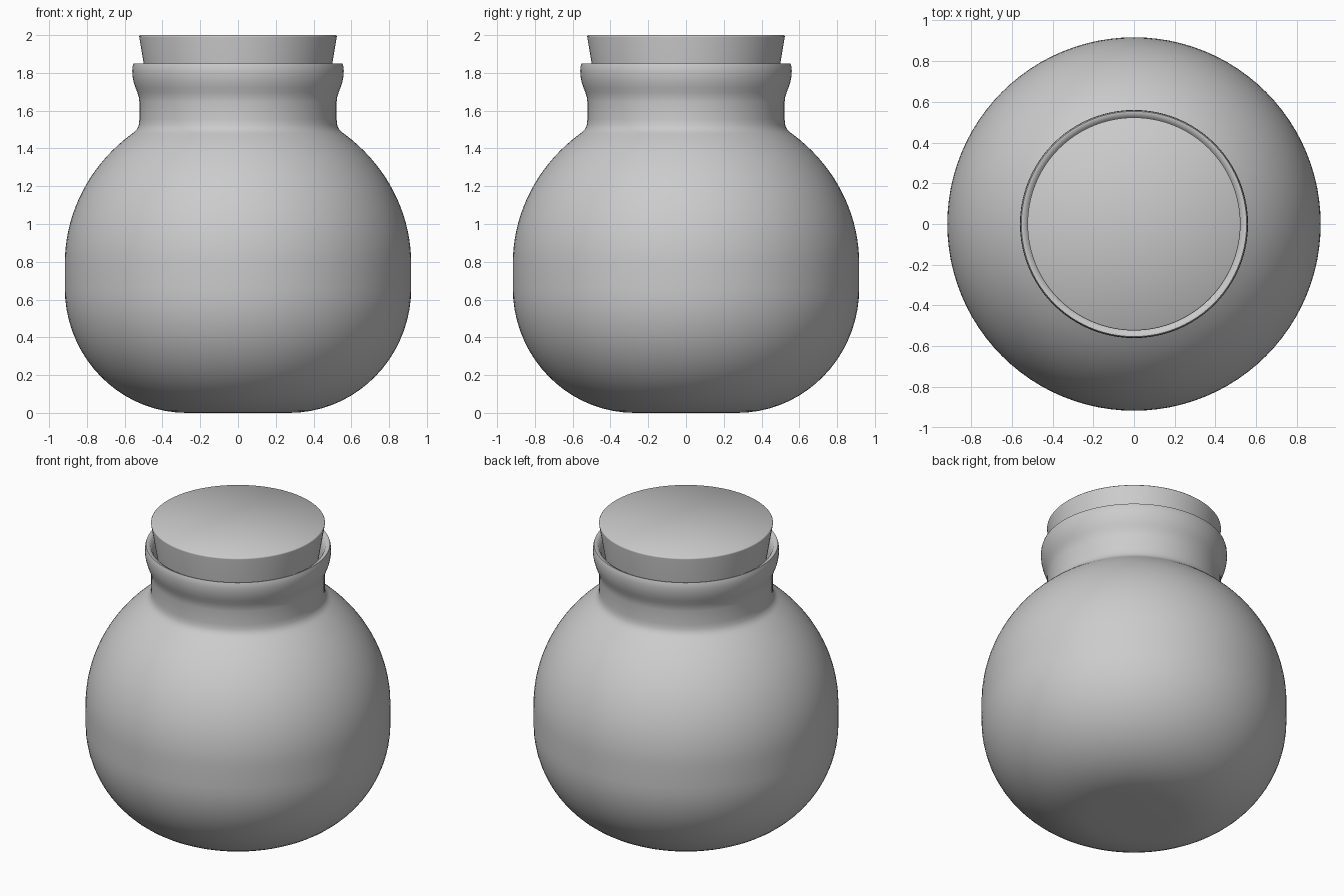
import bpy, bmesh
from math import sin, cos, pi, radians, asin

SEGMENTS = 96

cube = bpy.data.objects.get("Cube")
if cube:
    bpy.data.objects.remove(cube, do_unlink=True)

# One plain grey for everything
grey = bpy.data.materials.new("plain_grey")
grey.use_nodes = True
colour = (0.6, 0.6, 0.6, 1)
grey.diffuse_color = colour
grey.node_tree.nodes["Principled BSDF"].inputs["Base Color"].default_value = colour


def lathe(name, profile, sharp_angle):
    """Spin a (radius, height) profile round z; radius 0 closes an end."""
    bm = bmesh.new()
    verts = [bm.verts.new((r, 0, z)) for r, z in profile]
    edges = [bm.edges.new(pair) for pair in zip(verts, verts[1:])]
    bmesh.ops.spin(bm, geom=verts + edges, cent=(0, 0, 0), axis=(0, 0, 1),
                   angle=2 * pi, steps=SEGMENTS)
    bmesh.ops.remove_doubles(bm, verts=bm.verts, dist=0.0001)
    bmesh.ops.recalc_face_normals(bm, faces=bm.faces)
    mesh = bpy.data.meshes.new(name)
    bm.to_mesh(mesh)
    bm.free()
    mesh.materials.append(grey)
    obj = bpy.data.objects.new(name, mesh)
    bpy.context.collection.objects.link(obj)
    bpy.ops.object.select_all(action="DESELECT")
    obj.select_set(True)
    bpy.context.view_layer.objects.active = obj
    bpy.ops.object.shade_smooth_by_angle(angle=radians(sharp_angle))
    return obj


def arc(centre, radii, start, end, steps=18):
    """Points on an elliptical arc between two angles."""
    angles = [start + (end - start) * i / steps for i in range(steps + 1)]
    return [(centre[0] + radii[0] * cos(a), centre[1] + radii[1] * sin(a))
            for a in angles]


# Jar: rounded belly on a flat base, short neck, flared lip, thin inner wall
belly = 0.917
base = 0.27
lower = arc((base, 0.66), (belly - base, 0.66), -pi / 2, 0)
upper = arc((0, 0.79), (belly, 0.87), 0, asin(0.685 / 0.87))
neck = [(0.549, 1.487), (0.534, 1.503), (0.525, 1.525), (0.522, 1.555),
        (0.522, 1.645)]
lip = [(0.525, 1.67), (0.533, 1.697), (0.543, 1.722), (0.552, 1.75),
       (0.558, 1.78), (0.56, 1.81), (0.558, 1.835), (0.553, 1.85)]
mouth = [(0.545, 1.85), (0.524, 1.838), (0.507, 1.795), (0.49, 1.72), (0.485, 1.5)]
inside = [(r * 0.95, 0.74 + (z - 0.74) * 0.95) for r, z in reversed(lower + upper)]
lathe("jar", [(0, 0)] + lower + upper + neck + lip + mouth + inside
      + [(0, inside[-1][1])], 50)

# Tapered stopper with a softened top edge, sitting in the mouth
lathe("stopper", [(0, 1.6), (0.458, 1.6), (0.523, 1.99), (0.523, 1.995),
                  (0.518, 2), (0, 2)], 60)
